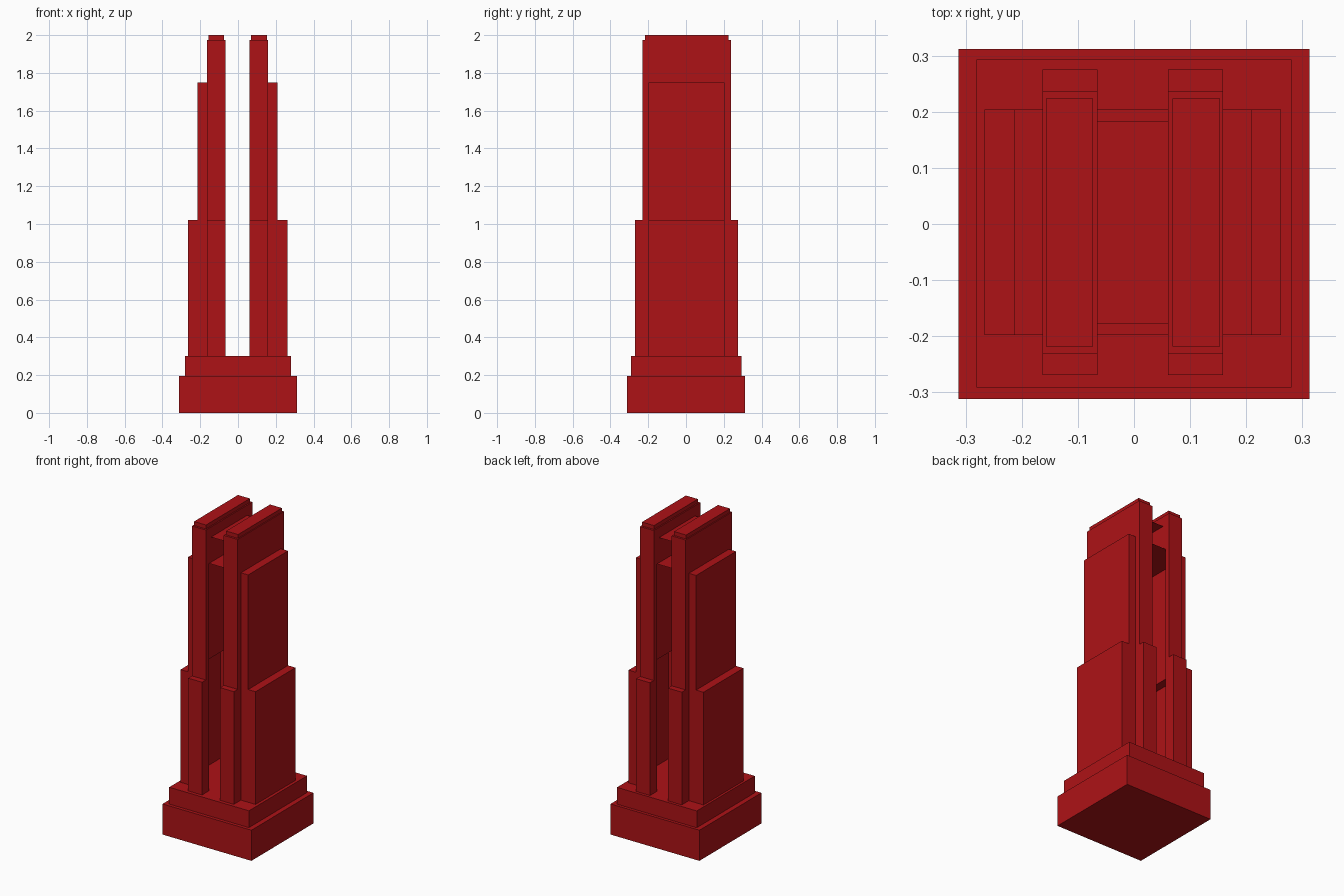
import bpy, bmesh
from mathutils import Vector

if "Cube" in bpy.data.objects:
    bpy.data.objects.remove(bpy.data.objects["Cube"])

red = bpy.data.materials.new("deep_red")
red.diffuse_color = (0.42, 0.006, 0.008, 1)
red.use_nodes = True
red.node_tree.nodes["Principled BSDF"].inputs["Base Color"].default_value = red.diffuse_color

# offset of the tower relative to the base
OX, OY = -0.002, 0.003


def box(name, x, y, z, skip=(), ox=OX, oy=OY):
    """Box from (min, max) ranges; skip lists the sides left open, e.g. '-x'."""
    bm = bmesh.new()
    bmesh.ops.create_cube(bm, size=1)
    lo = [min(r) for r in (x, y, z)]
    hi = [max(r) for r in (x, y, z)]
    for v in bm.verts:
        v.co = Vector([hi[i] if v.co[i] > 0 else lo[i] for i in range(3)])
    bm.normal_update()
    sides = {"-x": (-1, 0, 0), "+x": (1, 0, 0), "-y": (0, -1, 0),
             "+y": (0, 1, 0), "-z": (0, 0, -1), "+z": (0, 0, 1)}
    gone = [f for f in bm.faces
            if any(f.normal.dot(Vector(sides[s])) > 0.9 for s in skip)]
    bmesh.ops.delete(bm, geom=gone, context='FACES')
    me = bpy.data.meshes.new(name)
    bm.to_mesh(me)
    bm.free()
    me.materials.append(red)
    ob = bpy.data.objects.new(name, me)
    ob.location = (ox, oy, 0)
    bpy.context.collection.objects.link(ob)
    return ob


def plate(name, x, y, z):
    """Single horizontal sheet."""
    return box(name, x, y, (z - 0.01, z), ("-x", "+x", "-y", "+y", "-z"))


# stepped base
box("base_plinth", (-0.313, 0.313), (-0.312, 0.312), (0, 0.195), ox=0, oy=0)
box("base_step", (-0.281, 0.281), (-0.292, 0.292), (0.195, 0.302), ox=0, oy=0.001)

for s, side in ((-1, "left"), (1, "right")):
    inner = "-x" if s > 0 else "+x"
    tower = (s * 0.063, s * 0.161)

    # hollow side wings, open towards the central gap
    box(side + "_lower_wing", (s * 0.161, s * 0.264), (-0.201, 0.201),
        (0.302, 1.02), (inner, "+z", "-z"))
    plate(side + "_wing_ledge", (s * 0.212, s * 0.264), (-0.201, 0.201), 1.02)
    box(side + "_upper_wing", (s * 0.161, s * 0.212), (-0.201, 0.201),
        (1.02, 1.75), (inner, "-z"))

    # front and back columns, stepping in at mid height
    for t, end in ((-1, "front"), (1, "back")):
        box(f"{side}_{end}_lower_column", tower, (t * 0.201, t * 0.272),
            (0.302, 1.02), ("-z",))
        box(f"{side}_{end}_upper_column", tower, (t * 0.201, t * 0.234),
            (1.02, 1.75), ("-z", "+z"))

    # tower head and its cap
    box(side + "_tower_head", tower, (-0.234, 0.234), (1.75, 1.975))
    box(side + "_tower_cap", (s * 0.071, s * 0.155), (-0.221, 0.221),
        (1.975, 2.0), ("-z",))

# thin bridges between the towers
plate("lower_bridge", (-0.063, 0.063), (-0.201, 0.201), 1.75)
plate("upper_bridge", (-0.063, 0.063), (-0.181, 0.181), 1.91)
